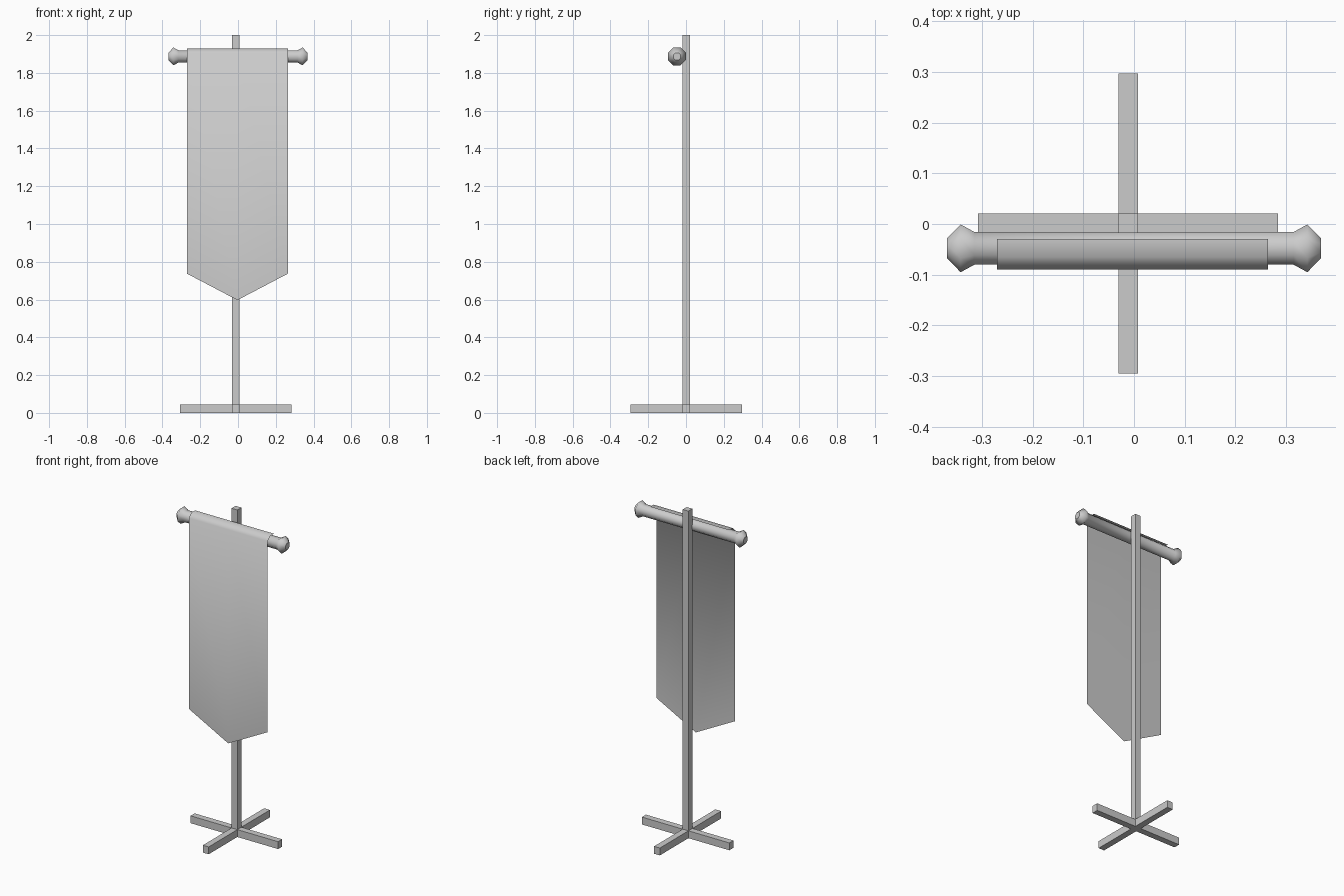
import bpy, bmesh
from math import pi, cos, sin

if "Cube" in bpy.data.objects:
    bpy.data.objects.remove(bpy.data.objects["Cube"])


def make(name, verts, faces, smooth=False):
    me = bpy.data.meshes.new(name)
    me.from_pydata(verts, [], faces)
    ob = bpy.data.objects.new(name, me)
    bpy.context.collection.objects.link(ob)
    if smooth:
        for p in me.polygons:
            p.use_smooth = len(p.vertices) == 4
    return ob


def box(name, lo, hi):
    bm = bmesh.new()
    bmesh.ops.create_cube(bm, size=1)
    for v in bm.verts:
        v.co = [(a + b) / 2 + c * (b - a) for a, b, c in zip(lo, hi, v.co)]
    me = bpy.data.meshes.new(name)
    bm.to_mesh(me)
    bm.free()
    bpy.context.collection.objects.link(bpy.data.objects.new(name, me))


# Upright post and crossed feet
box("post", (-0.031, -0.018, 0), (0.008, 0.021, 2.0))
box("foot_side_to_side", (-0.308, -0.018, 0), (0.284, 0.021, 0.045))
box("foot_front_to_back", (-0.031, -0.295, 0), (0.008, 0.297, 0.045))

# Eight-sided crossbar with knobbed ends, mirrored profile of (x, radius)
SIDES, CY, CZ = 8, -0.048, 1.887
half = [(0.315, 0.035), (0.342, 0.051), (0.369, 0.021)]
profile = [(-x, r) for x, r in reversed(half)] + half
verts = []
for x, r in profile:
    for i in range(SIDES):
        a = 2 * pi * (i + 0.5) / SIDES
        verts.append((x, CY + r * cos(a), CZ + r * sin(a)))
faces = []
for k in range(len(profile) - 1):
    for i in range(SIDES):
        j = (i + 1) % SIDES
        a, b = k * SIDES, (k + 1) * SIDES
        faces.append((a + i, a + j, b + j, b + i))
last = (len(profile) - 1) * SIDES
faces += [tuple(reversed(range(SIDES))), tuple(range(last, last + SIDES))]
make("crossbar", verts, faces, smooth=True)

# Thin cloth banner folded over the crossbar, pointed at the bottom
fold = [(-0.030, 1.928), (-0.065, 1.928), (-0.090, 1.904)]
verts, faces = [], []
for x, bottom in [(-0.27, 0.737), (-0.003, 0.597), (0.264, 0.737)]:
    verts += [(x, y, z) for y, z in fold + [(-0.090, bottom)]]
for c in range(2):
    for k in range(3):
        a = c * 4 + k
        faces.append((a, a + 1, a + 5, a + 4))
make("banner", verts, faces, smooth=True)
